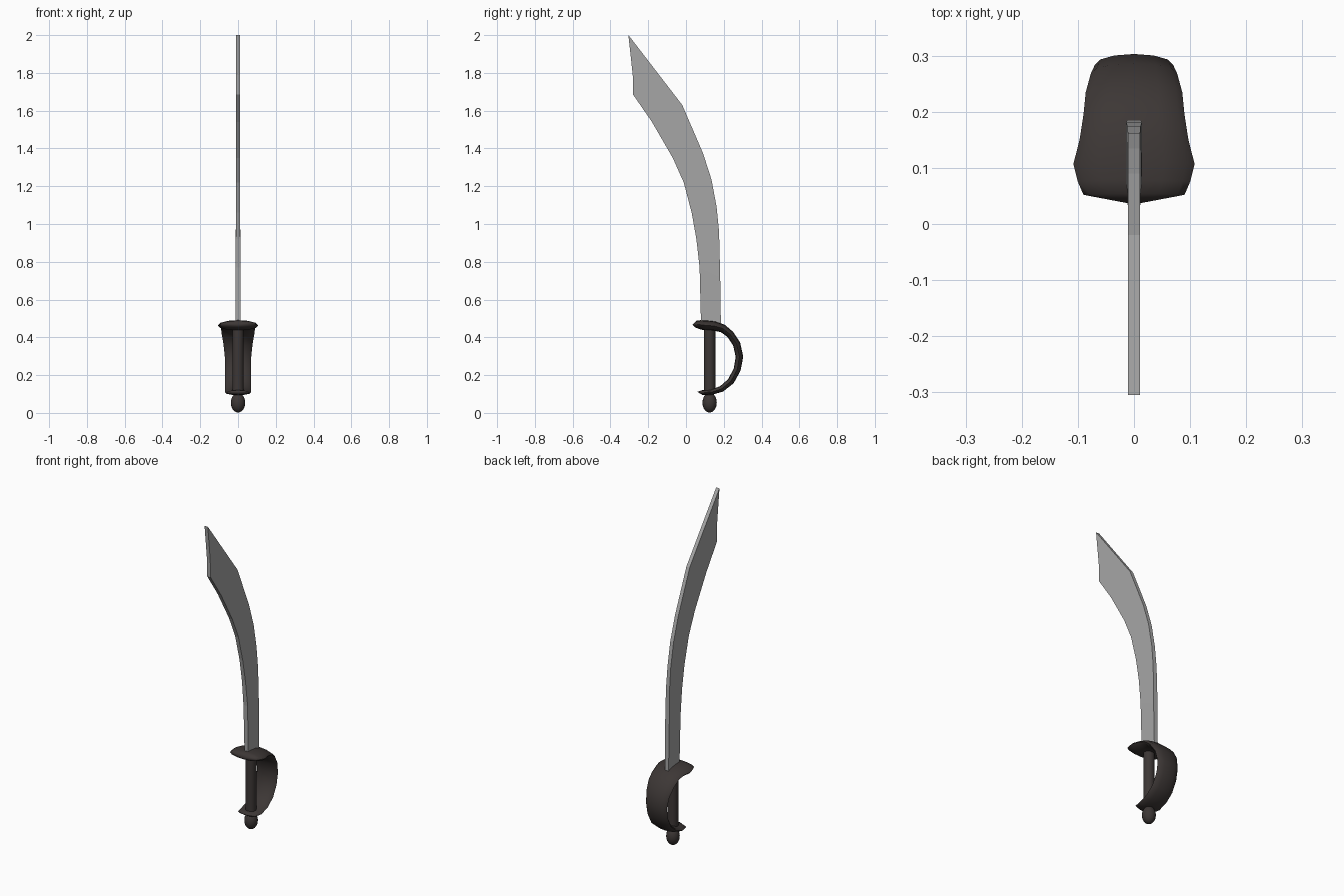
import bpy, bmesh, math
from mathutils import Vector

if "Cube" in bpy.data.objects:
    bpy.data.objects.remove(bpy.data.objects["Cube"])


def material(name, rgb):
    m = bpy.data.materials.new(name)
    m.diffuse_color = (*rgb, 1)
    m.use_nodes = True
    m.node_tree.nodes["Principled BSDF"].inputs["Base Color"].default_value = m.diffuse_color
    return m


steel = material("grey steel", (0.38, 0.38, 0.38))
dark = material("dark brown metal", (0.046, 0.038, 0.036))


def finish(bm, name, mat, smooth=None):
    bmesh.ops.recalc_face_normals(bm, faces=bm.faces)
    me = bpy.data.meshes.new(name)
    bm.to_mesh(me)
    bm.free()
    me.materials.append(mat)
    ob = bpy.data.objects.new(name, me)
    bpy.context.collection.objects.link(ob)
    if smooth:
        bpy.ops.object.select_all(action='DESELECT')
        ob.select_set(True)
        bpy.context.view_layer.objects.active = ob
        bpy.ops.object.shade_smooth_by_angle(angle=math.radians(smooth))
    return ob


def bridge(bm, rings):
    for a, b in zip(rings, rings[1:]):
        n = len(a)
        for i in range(n):
            bm.faces.new((a[i], a[(i + 1) % n], b[(i + 1) % n], b[i]))


# Blade: cross-sections of (cutting edge y, z, back edge y, z, half thickness)
stations = [
    (0.080, 0.45, 0.185, 0.45, 0.012),
    (0.072, 0.77, 0.181, 0.72, 0.014),
    (0.055, 0.92, 0.175, 0.96, 0.012),
    (0.030, 1.06, 0.162, 1.09, 0.011),
    (-0.012, 1.22, 0.135, 1.235, 0.011),
    (-0.070, 1.35, 0.090, 1.375, 0.011),
    (-0.180, 1.54, -0.020, 1.63, 0.011),
    (-0.280, 1.685, -0.130, 1.773, 0.011),
    (-0.282, 1.79, -0.210, 1.877, 0.011),
    (-0.305, 2.0, -0.3, 1.994, 0.011),
]
bm = bmesh.new()
rings = []
for y0, z0, y1, z1, t in stations:
    rings.append([bm.verts.new(p) for p in
                  ((-t, y0, z0), (t, y0, z0), (t, y1, z1), (-t, y1, z1))])
bridge(bm, rings)
bm.faces.new(rings[0])
bm.faces.new(rings[-1])
finish(bm, "blade", steel)

# Hand guard: wide oval band swept along a C path (y, z, half width, half thickness)
path = [
    (0.052, 0.470, 0.090, 0.018),
    (0.075, 0.467, 0.100, 0.024),
    (0.107, 0.463, 0.108, 0.027),
    (0.150, 0.460, 0.097, 0.025),
    (0.195, 0.447, 0.090, 0.022),
    (0.235, 0.415, 0.086, 0.020),
    (0.268, 0.365, 0.077, 0.020),
    (0.283, 0.297, 0.070, 0.020),
    (0.271, 0.230, 0.069, 0.019),
    (0.238, 0.168, 0.069, 0.018),
    (0.188, 0.127, 0.069, 0.016),
    (0.130, 0.108, 0.069, 0.014),
    (0.085, 0.108, 0.060, 0.012),
]
bm = bmesh.new()
rings = []
SIDES = 12
for i, (y, z, w, t) in enumerate(path):
    a, b = path[max(i - 1, 0)], path[min(i + 1, len(path) - 1)]
    d = Vector((0, b[0] - a[0], b[1] - a[1])).normalized()
    n = Vector((0, -d.z, d.y))
    ring = []
    for k in range(SIDES):
        ang = 2 * math.pi * k / SIDES
        p = Vector((w * math.cos(ang), y, z)) + n * (t * math.sin(ang))
        ring.append(bm.verts.new(p))
    rings.append(ring)
bridge(bm, rings)
for ring, tip in ((rings[0], (0, 0.035, 0.467)), (rings[-1], (0, 0.06, 0.112))):
    v = bm.verts.new(tip)
    for k in range(SIDES):
        bm.faces.new((ring[k], ring[(k + 1) % SIDES], v))
finish(bm, "hand_guard", dark, 60)


# Turned parts: (radius, z) profiles spun around the grip axis
def lathe(name, profile, sides, y=0.125):
    bm = bmesh.new()
    rings = [[bm.verts.new((r * math.cos(2 * math.pi * k / sides),
                            y + r * math.sin(2 * math.pi * k / sides), z))
              for k in range(sides)] for r, z in profile]
    bridge(bm, rings)
    bm.faces.new(rings[0])
    bm.faces.new(rings[-1])
    return finish(bm, name, dark, 50)


lathe("grip", [(0.03, 0.11), (0.03, 0.45)], 16)
lathe("pommel", [(0.037 * math.sin(math.pi * k / 10) + 0.001,
                  0.054 - 0.052 * math.cos(math.pi * k / 10)) for k in range(11)], 16)
